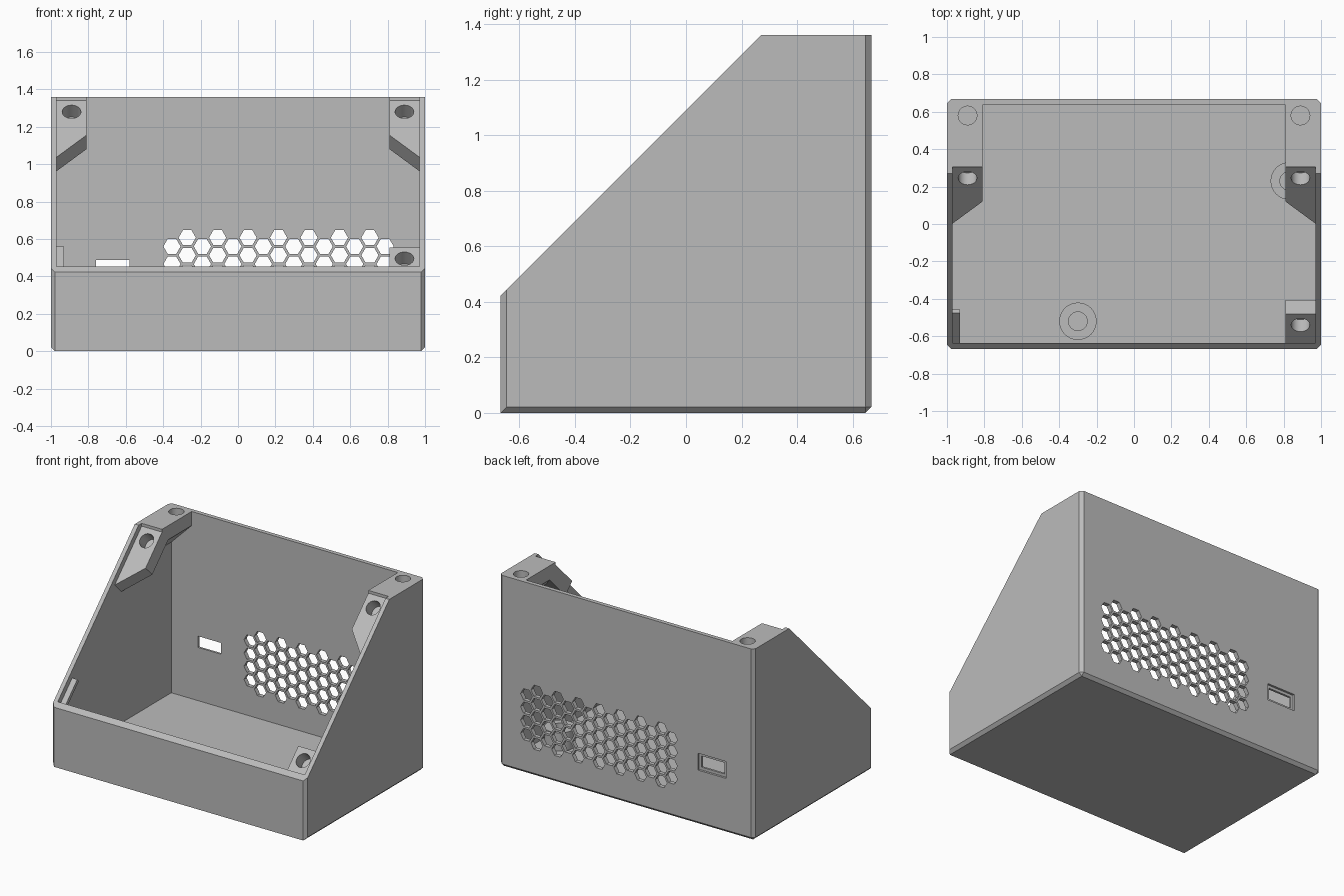
import bpy, bmesh, math
from mathutils import Vector, Matrix

cube = bpy.data.objects.get("Cube")
if cube:
    bpy.data.objects.remove(cube)

grey = bpy.data.materials.new("plain grey")
grey.use_nodes = True
grey.diffuse_color = (0.5, 0.5, 0.5, 1)
grey.node_tree.nodes["Principled BSDF"].inputs["Base Color"].default_value = (0.5, 0.5, 0.5, 1)

WALL, HALF, BACK, TOP = 0.03, 1.0, 0.667, 1.36
IN_X, IN_Y = HALF - WALL, BACK - WALL
SLOPE = Vector((0, 1, -1)).normalized()      # direction into the sloped opening
LUG_Z = 1.035                                # lug faces lie on z = y + LUG_Z


def prism(bm, points, move):
    """Extrude a flat polygon along a vector."""
    face = bm.faces.new([bm.verts.new(p) for p in points])
    new = bmesh.ops.extrude_face_region(bm, geom=[face])["geom"]
    bmesh.ops.translate(bm, verts=[v for v in new if isinstance(v, bmesh.types.BMVert)], vec=move)
    bmesh.ops.recalc_face_normals(bm, faces=bm.faces)


def finish(bm, name):
    bmesh.ops.recalc_face_normals(bm, faces=bm.faces)
    mesh = bpy.data.meshes.new(name)
    bm.to_mesh(mesh)
    bm.free()
    mesh.materials.append(grey)
    obj = bpy.data.objects.new(name, mesh)
    bpy.context.collection.objects.link(obj)
    return obj


def solid(name, points, move):
    bm = bmesh.new()
    prism(bm, points, move)
    return finish(bm, name)


def cylinder(name, centre, direction, radius, depth):
    bm = bmesh.new()
    turn = Vector(direction).to_track_quat('Z', 'Y').to_matrix().to_4x4()
    bmesh.ops.create_cone(bm, cap_ends=True, segments=32, radius1=radius, radius2=radius,
                          depth=depth, matrix=Matrix.Translation(centre) @ turn)
    return finish(bm, name)


def combine(target, tool, operation='DIFFERENCE'):
    """Apply a boolean and remove its helper."""
    tool.hide_render = True
    mod = target.modifiers.new("cut", 'BOOLEAN')
    mod.operation, mod.object, mod.solver = operation, tool, 'EXACT'
    bpy.context.view_layer.objects.active = target
    bpy.ops.object.modifier_apply(modifier=mod.name)
    bpy.data.objects.remove(tool)


def smooth(obj):
    bpy.ops.object.select_all(action='DESELECT')
    obj.select_set(True)
    bpy.context.view_layer.objects.active = obj
    bpy.ops.object.shade_smooth_by_angle(angle=math.radians(30))


# Case: side profile, chamfered at the uprights and the lower edges
bm = bmesh.new()
profile = [(-BACK, 0), (-BACK, 0.423), (0.27, TOP), (BACK, TOP), (BACK, 0)]
prism(bm, [(-HALF, y, z) for y, z in profile], (2 * HALF, 0, 0))
chamfered = []
for e in bm.edges:
    a, b = (v.co for v in e.verts)
    upright = abs(a.x - b.x) < 0.01 and abs(a.y - b.y) < 0.01
    low = max(a.z, b.z) < 0.01 and max(a.y, b.y) > 0
    if upright or low:
        chamfered.append(e)
bmesh.ops.bevel(bm, geom=chamfered, offset=0.021, segments=1, affect='EDGES')
case = finish(bm, "case")

combine(case, solid("cavity", [(-IN_X, -IN_Y, WALL), (IN_X, -IN_Y, WALL),
                               (IN_X, IN_Y, WALL), (-IN_X, IN_Y, WALL)], (0, 0, 2)))

# Honeycomb vent in the back wall
bm = bmesh.new()
R, PITCH = 0.046, 0.094
for col in range(15):
    odd = col % 2
    cx = -0.353 + col * PITCH * math.sqrt(3) / 2
    for row in range(5 if odd else 4):
        cz = (0.607 if odd else 0.56) - row * PITCH
        angles = [k * math.pi / 3 for k in range(6)]
        prism(bm, [(cx + R * math.cos(t), IN_Y - 0.05, cz + R * math.sin(t)) for t in angles],
              (0, 0.2, 0))
combine(case, finish(bm, "vent_cutter"))


# Socket slot, flared toward the outside
def slot(y, grow):
    return [(-0.67 + sx * (0.09 + grow), y, 0.448 + sz * (0.04 + grow))
            for sx, sz in ((-1, -1), (1, -1), (1, 1), (-1, 1))]


combine(case, solid("slot_cutter", slot(IN_Y - 0.05, 0), (0, 0.2, 0)))
combine(case, solid("slot_recess", slot(BACK - 0.015, 0.02), (0, 0.1, 0)))


# Lugs: slabs parallel to the opening
def slab(name, outline, thickness):
    return solid(name, [(x, y, y + LUG_Z) for x, y in outline], SLOPE * thickness)


IN, OUT, EDGE = 0.81, 0.98, 0.305
LOW_Y = -IN_Y - 0.01
for side, word in ((1, "left"), (-1, "right")):
    lug = slab(word + "_upper_lug", [(side * x, y) for x, y in
                                     ((IN, EDGE), (OUT, EDGE), (OUT, -0.005), (IN, 0.12))], 0.106)
    bracket = [(IN, TOP), (OUT, TOP), (OUT, 1.09), (IN, 1.26)]
    combine(lug, solid("top_bracket", [(side * x, EDGE, z) for x, z in bracket],
                       (0, IN_Y + 0.01 - EDGE, 0)), 'UNION')
    combine(lug, cylinder("hole", (side * 0.89, 0.245, 0.245 + LUG_Z), SLOPE, 0.05, 0.18))
    combine(lug, cylinder("hole", (side * 0.89, 0.58, TOP), (0, 0, 1), 0.05, 0.18))
    combine(case, lug, 'UNION')

lug = slab("front_lug", [(IN, -0.48), (OUT, -0.48), (OUT, LOW_Y), (IN, LOW_Y)], 0.106)
combine(lug, cylinder("hole", (0.89, -0.54, -0.54 + LUG_Z), SLOPE, 0.05, 0.18))
combine(case, lug, 'UNION')

rail = slab("front_rail", [(-0.93, -0.475), (-OUT, -0.475), (-OUT, LOW_Y), (-0.93, LOW_Y)], 0.025)
combine(case, rail, 'UNION')
smooth(case)

# Standoffs on the floor
for i, (x, y) in enumerate(((-0.30, -0.52), (0.83, 0.23))):
    post = cylinder("standoff_%d" % (i + 1), (x, y, 0.09), (0, 0, 1), 0.1, 0.14)
    combine(post, cylinder("hole", (x, y, 0.15), (0, 0, 1), 0.05, 0.2))
    smooth(post)
